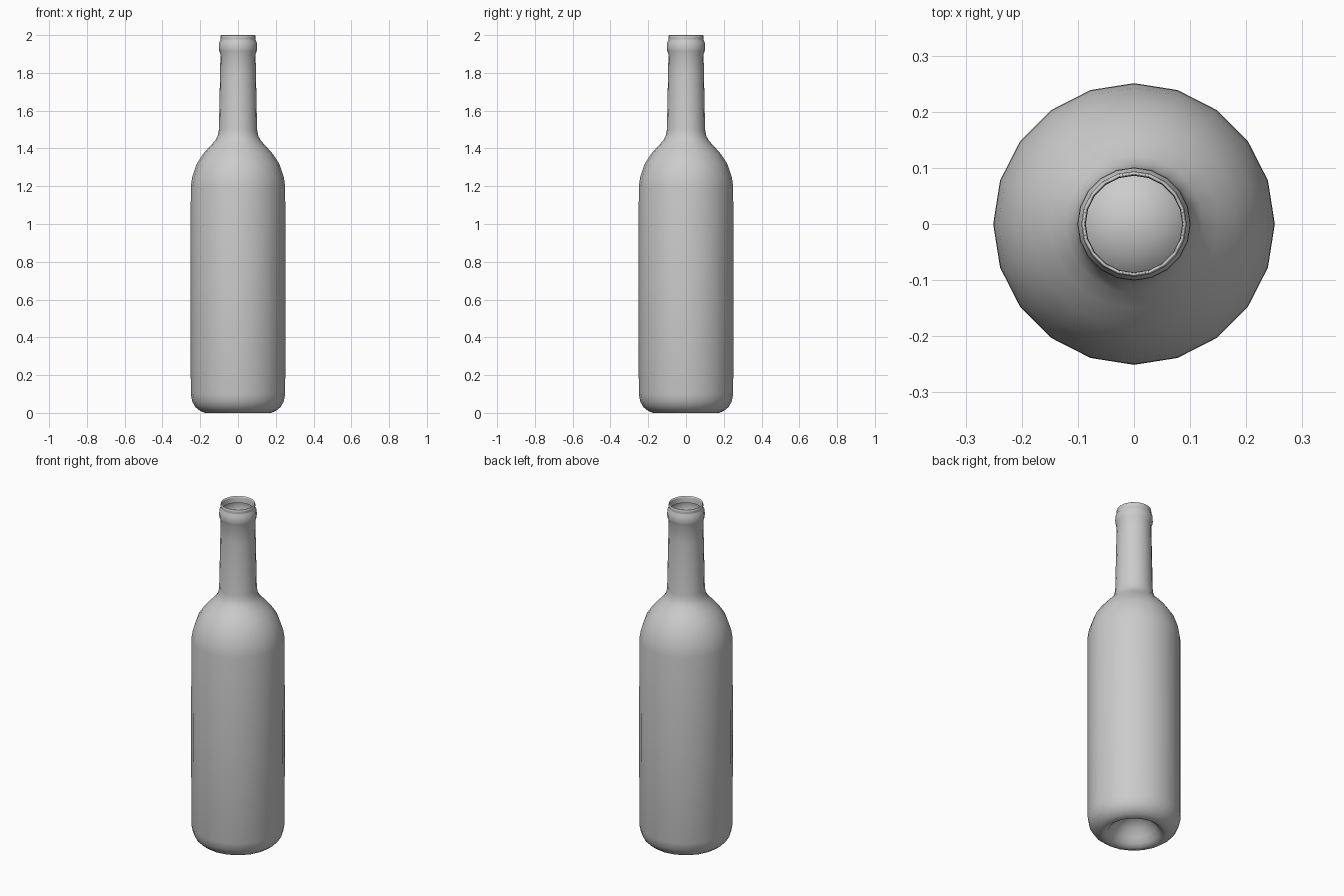
import bpy, bmesh
from math import cos, sin, pi

SIDES = 20

# half profile (radius, height): punt -> base -> body -> shoulder -> neck -> lip
PROFILE = [
    (0, 0.12), (0.05, 0.112), (0.09, 0.085), (0.12, 0.045), (0.14, 0.015), (0.16, 0.002),
    (0.175, 0.0), (0.20, 0.010), (0.225, 0.030), (0.242, 0.06), (0.25, 0.10),
    (0.251, 0.65), (0.25, 1.20), (0.242, 1.25), (0.218, 1.32), (0.185, 1.37),
    (0.15, 1.41), (0.122, 1.44), (0.108, 1.465), (0.101, 1.50),
    (0.095, 1.80), (0.093, 1.90), (0.099, 1.915), (0.101, 1.93), (0.100, 1.96),
    (0.093, 1.972), (0.092, 1.98), (0.094, 1.988), (0.092, 1.998),
    (0.089, 2.0), (0.087, 1.99), (0.086, 1.96),
]


def lathe(name, profile, sides):
    bm = bmesh.new()
    rings = []
    for r, z in profile:
        n = 1 if r == 0 else sides
        rings.append([bm.verts.new((r * cos(2 * pi * i / sides), r * sin(2 * pi * i / sides), z))
                      for i in range(n)])
    for a, b in zip(rings, rings[1:]):
        for i in range(sides):
            j = (i + 1) % sides
            if len(a) == 1:
                bm.faces.new((a[0], b[j], b[i]))
            else:
                bm.faces.new((a[i], a[j], b[j], b[i]))
    for f in bm.faces:
        f.smooth = True
    mesh = bpy.data.meshes.new(name)
    bm.to_mesh(mesh)
    bm.free()
    obj = bpy.data.objects.new(name, mesh)
    bpy.context.collection.objects.link(obj)
    return obj


# bottle shell with open mouth
lathe("bottle", PROFILE, SIDES)
